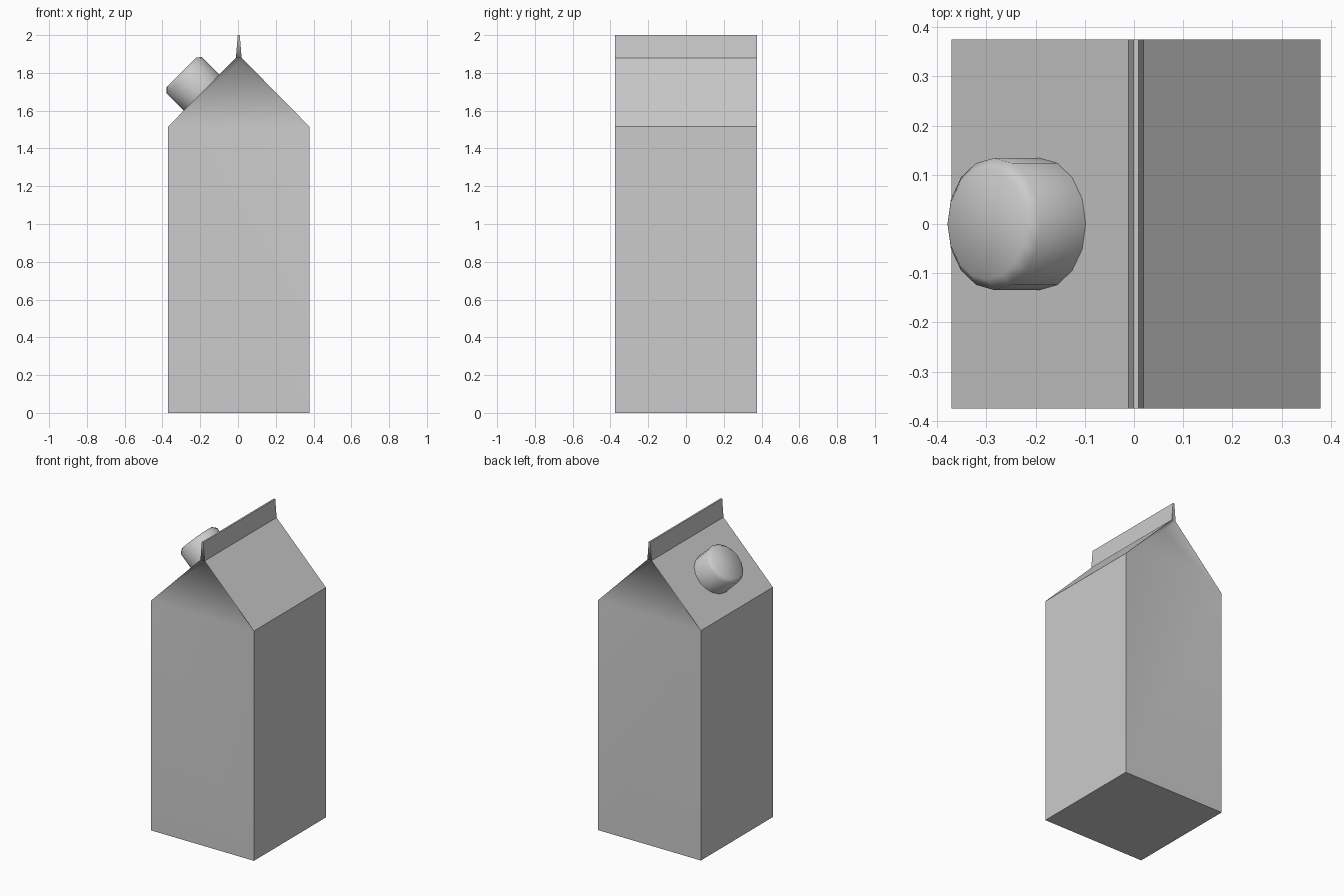
import bpy, bmesh, math
from mathutils import Vector, Matrix

if "Cube" in bpy.data.objects:
    bpy.data.objects.remove(bpy.data.objects["Cube"])

CX = 0.004          # carton sits slightly right because the cap overhangs on the left
D = 0.375           # half depth

# carton: gable-and-fin profile run front to back, ends folded inwards
half = [(0.375, 0.0), (0.375, 1.515), (0.015, 1.88), (0.0055, 2.0)]
profile = half + [(-x, z) for x, z in reversed(half)]
n = len(profile)

bm = bmesh.new()
rings = [[bm.verts.new((CX + x, y, z)) for x, z in profile] for y in (-D, D)]

# sides, roof slopes, fin and base
shell = []
for i in range(n):
    j = (i + 1) % n
    shell.append(bm.faces.new((rings[0][i], rings[0][j], rings[1][j], rings[1][i])))

# end walls with recessed gable folds
ends = []
for ring, sign in zip(rings, (-1, 1)):
    p0, p1, p2, p3, q3, q2, q1, q0 = ring
    inner = bm.verts.new((CX, sign * (D - 0.1), 1.855))
    ends.append(bm.faces.new((p0, p1, q1, q0)))
    for tri in ((p1, inner, q1), (p1, p2, inner), (inner, q2, q1), (p2, q2, inner)):
        ends.append(bm.faces.new(tri))
    ends.append(bm.faces.new((p2, p3, q3, q2)))

bmesh.ops.recalc_face_normals(bm, faces=bm.faces[:])
for f in ends:
    f.smooth = True
for f in shell:
    for e in f.edges:
        e.smooth = False
mesh = bpy.data.meshes.new("carton")
bm.to_mesh(mesh)
bm.free()
carton = bpy.data.objects.new("carton", mesh)
bpy.context.collection.objects.link(carton)

# screw cap standing square on the left roof slope
axis = Vector((-0.71, 0, 0.704)).normalized()
base = Vector((-0.193, 0, 1.697))
length, sink = 0.15, 0.01
bpy.ops.mesh.primitive_cylinder_add(vertices=16, radius=0.134, depth=length + sink)
cap = bpy.context.object
cap.name = "screw_cap"
tilt = Matrix.Rotation(math.atan2(axis.x, axis.z), 4, 'Y')

bm = bmesh.new()
bm.from_mesh(cap.data)
top = max(v.co.z for v in bm.verts)
rim = [e for e in bm.edges if all(v.co.z > top - 1e-4 for v in e.verts)]
bmesh.ops.bevel(bm, geom=rim, offset=0.021, segments=1, affect='EDGES')
bm.to_mesh(cap.data)
bm.free()
cap.data.transform(Matrix.Translation(base + axis * (length - sink) / 2) @ tilt)
bpy.ops.object.shade_smooth_by_angle(angle=math.radians(50))
